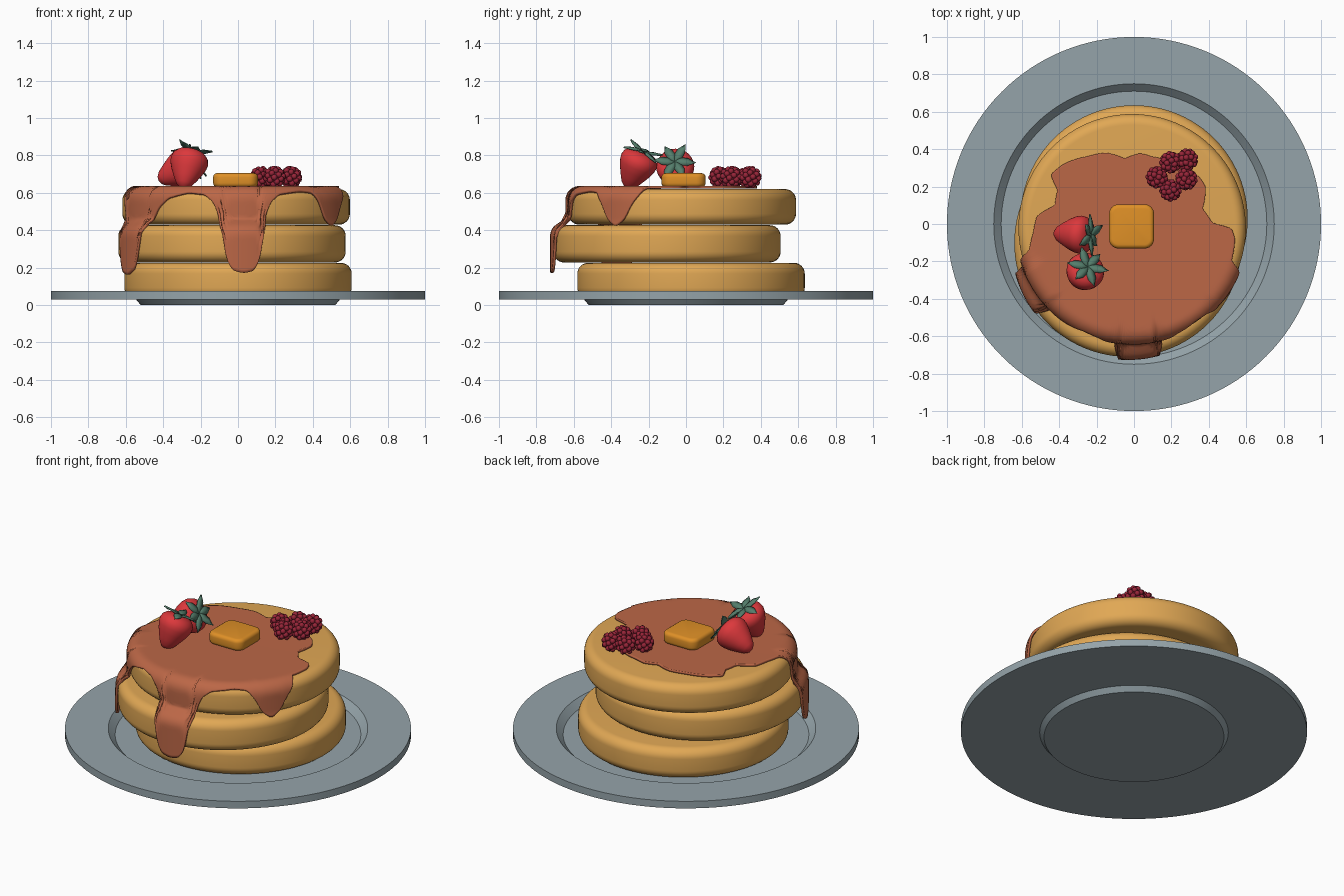
import bpy, bmesh, math
from mathutils import Vector, Matrix

if "Cube" in bpy.data.objects:
    bpy.data.objects.remove(bpy.data.objects["Cube"])


def mat(name, rgb):
    m = bpy.data.materials.new(name)
    m.diffuse_color = (*rgb, 1)
    m.use_nodes = True
    m.node_tree.nodes["Principled BSDF"].inputs["Base Color"].default_value = m.diffuse_color
    return m


GREY = mat("plate_grey", (0.30, 0.37, 0.40))
BATTER = mat("pancake_gold", (0.75, 0.39, 0.09))
SYRUP = mat("syrup_brown", (0.50, 0.135, 0.062))
BUTTER = mat("butter_orange", (0.74, 0.28, 0.02))
RED = mat("strawberry_red", (0.72, 0.04, 0.045))
GREEN = mat("leaf_green", (0.09, 0.21, 0.15))
BERRY = mat("raspberry_red", (0.31, 0.018, 0.04))


def finish(bm, name, material, angle=35, recalc=True):
    if recalc:
        bmesh.ops.recalc_face_normals(bm, faces=bm.faces)
    me = bpy.data.meshes.new(name)
    bm.to_mesh(me)
    bm.free()
    me.materials.append(material)
    me.shade_smooth()
    me.set_sharp_from_angle(angle=math.radians(angle))
    ob = bpy.data.objects.new(name, me)
    bpy.context.collection.objects.link(ob)
    return ob


def lathe(profile, segs=96):
    """Revolve (r, z) points about z; r = 0 gives a pole."""
    bm = bmesh.new()
    rings = []
    for r, z in profile:
        n = 1 if r == 0 else segs
        rings.append([bm.verts.new((r * math.cos(2 * math.pi * i / segs),
                                    r * math.sin(2 * math.pi * i / segs), z)) for i in range(n)])
    for a, b in zip(rings, rings[1:]):
        for i in range(segs):
            j = (i + 1) % segs
            quad = [a[i % len(a)], a[j % len(a)], b[j % len(b)], b[i % len(b)]]
            bm.faces.new(list(dict.fromkeys(quad)))
    return bm


def arc(r, z, rad, a0, a1, n=8):
    return [(r + rad * math.cos(math.radians(a0 + (a1 - a0) * i / n)),
             z + rad * math.sin(math.radians(a0 + (a1 - a0) * i / n))) for i in range(n + 1)]


# Plate: foot, flat rim and shallow well
finish(lathe([(0, 0), (0.52, 0), (0.545, 0.03), (1, 0.03), (1, 0.075), (0.75, 0.075),
              (0.71, 0.035), (0, 0.035)], 128), "plate", GREY, 25)

# Three stacked pancakes: centre, radius, bottom, top
TOP = Vector((-0.01, -0.02))
MID = Vector((-0.032, -0.102))
R = 0.608
for name, c, z0, z1 in (("bottom_pancake", Vector((0, 0.027)), 0.035, 0.226),
                        ("middle_pancake", MID, 0.228, 0.427),
                        ("top_pancake", TOP, 0.43, 0.62)):
    e = 0.058
    prof = ([(0, z0)] + arc(R - e, z0 + e, e, -90, 0) + arc(R - e, z1 - e, e, 0, 90) + [(0, z1)])
    finish(lathe(prof), name, BATTER, 50).location = (c.x, c.y, 0)

# Syrup: angle in degrees, and how far it runs from the centre along the stack's surface
RUN = [(-6, .553), (0, .53), (3, .43), (15, .39), (29, .45), (37, .45), (59, .41), (74, .395),
       (84, .40), (96, .372), (109, .424), (122, .45), (137, .50), (147, .52), (153, .447),
       (164, .43), (173, .513), (183, .53), (193, .565), (197, .65), (200, .78), (203, .97),
       (206, 1.05), (212, 1.07), (218, 1.04), (221, .92), (223, .78), (228, .69), (234, .64),
       (245, .61), (254, .62), (259, .66), (263, .78), (265, .98), (268, 1.06), (273, 1.075),
       (278, 1.06), (281, .98), (283, .78), (287, .66), (292, .62), (305, .60), (312, .61),
       (316, .66), (320, .75), (325, .79), (330, .75), (334, .67), (338, .62), (341, .56),
       (354, .553)]


def run_length(deg):
    if deg > 354:
        deg -= 360
    for (a, la), (b, lb) in zip(RUN, RUN[1:]):
        if a <= deg <= b:
            return la + (lb - la) * (deg - a) / (b - a)


def drape_path(d):
    """(r, z) path over the top pancake, then over the middle one."""
    off = MID - TOP
    along = off.dot(d)
    rm = along + math.sqrt(along ** 2 - off.length_squared + R * R)
    p = [(0, 0.622)] + arc(R - 0.058, 0.562, 0.061, 90, 0)
    p += [(R + 0.003, 0.455)]
    p += arc(max(rm - 0.058, R - 0.02), 0.369, 0.061, 65, 0)
    return [Vector(q) for q in p + [(max(rm, R + 0.038) + 0.003, 0.1)]]


def at_length(path, s):
    for a, b in zip(path, path[1:]):
        seg = (b - a).length
        if s <= seg:
            return a.lerp(b, s / seg)
        s -= seg
    return path[-1]


bm = bmesh.new()
NA, NS = 300, 44
centre = bm.verts.new((TOP.x, TOP.y, 0.622))
cols = []
for i in range(NA):
    deg = 360 * i / NA
    d = Vector((math.cos(math.radians(deg)), math.sin(math.radians(deg))))
    path = drape_path(d)
    length = sum(run_length((deg + k) % 360) for k in (-1, 0, 1)) / 3
    col = []
    for k in range(1, NS + 1):
        q = at_length(path, length * (k / NS) ** 0.7)
        col.append(bm.verts.new((TOP.x + d.x * q.x, TOP.y + d.y * q.x, q.y)))
    cols.append(col)
for i in range(NA):
    a, b = cols[i], cols[(i + 1) % NA]
    bm.faces.new((centre, a[0], b[0]))
    for k in range(NS - 1):
        bm.faces.new((a[k], a[k + 1], b[k + 1], b[k]))
syrup = finish(bm, "syrup", SYRUP, 70, recalc=False)
sol = syrup.modifiers.new("thickness", "SOLIDIFY")
sol.thickness = 0.014
sol.offset = 1

# Butter pat
bm = bmesh.new()
bmesh.ops.create_cube(bm, size=1, matrix=Matrix.Diagonal((0.24, 0.236, 0.075, 1)))
bmesh.ops.bevel(bm, geom=[e for e in bm.edges if abs(e.verts[0].co.z - e.verts[1].co.z) > 0.01],
                offset=0.05, segments=6, profile=0.5, affect='EDGES')
bmesh.ops.bevel(bm, geom=[e for e in bm.edges if abs(e.verts[0].co.z - e.verts[1].co.z) < 0.001
                          and len({round(f.normal.z) for f in e.link_faces}) > 1],
                offset=0.022, segments=4, profile=0.5, affect='EDGES')
finish(bm, "butter", BUTTER, 50).location = (-0.013, -0.013, 0.668)


# Strawberries with leafy caps, placed from tip to cap
def strawberry(name, tip, cap, spin):
    tip, cap = Vector(tip), Vector(cap)
    frame = Matrix.Translation(tip) @ (cap - tip).to_track_quat('Z', 'Y').to_matrix().to_4x4()
    prof = [(0, 0), (.022, .006), (.042, .024), (.063, .06), (.084, .1), (.098, .135),
            (.102, .16), (.096, .185), (.078, .205), (.045, .217), (0, .22)]
    finish(lathe(prof, 32), name, RED, 80).matrix_world = frame
    bm = bmesh.new()
    for k in range(6):
        rot = Matrix.Rotation(spin + k * math.pi / 3, 3, 'Z')
        lift = 0.014 * (k % 2)
        pts = [((0.0, 0.222), 0.008), ((.035, .228), .024), ((.07, .222 + lift), .023),
               ((.112, .212 + 2 * lift), 0.001)]
        rows = [[bm.verts.new(rot @ Vector((r, s * w, z - 0.006 * abs(s)))) for s in (-1, 0, 1)]
                for (r, z), w in pts]
        for a, b in zip(rows, rows[1:]):
            for j in (0, 1):
                bm.faces.new((a[j], b[j], b[j + 1], a[j + 1]))
    leaves = finish(bm, name + "_leaves", GREEN, 40, recalc=False)
    leaves.matrix_world = frame
    leaves.modifiers.new("thickness", "SOLIDIFY").thickness = 0.004


strawberry("front_strawberry", (-0.295, -0.315, 0.625), (-0.245, -0.225, 0.83), 0.3)
strawberry("back_strawberry", (-0.425, -0.05, 0.665), (-0.235, -0.06, 0.765), 0.0)

# Raspberries: clusters of small beads around a core
for n, (x, y) in enumerate([(.122, .25), (.195, .33), (.284, .345), (.28, .24), (.195, .18)]):
    bm = bmesh.new()
    bmesh.ops.create_icosphere(bm, subdivisions=2, radius=0.043)
    for k in range(32):
        z = 1 - (2 * k + 1) / 32
        a = k * 2.39996 + n
        s = math.sqrt(1 - z * z)
        p = Vector((s * math.cos(a), s * math.sin(a), z)) * 0.045
        bmesh.ops.create_icosphere(bm, subdivisions=2, radius=0.0165, matrix=Matrix.Translation(p))
    finish(bm, f"raspberry_{n + 1}", BERRY, 80).location = (x, y, 0.684)
